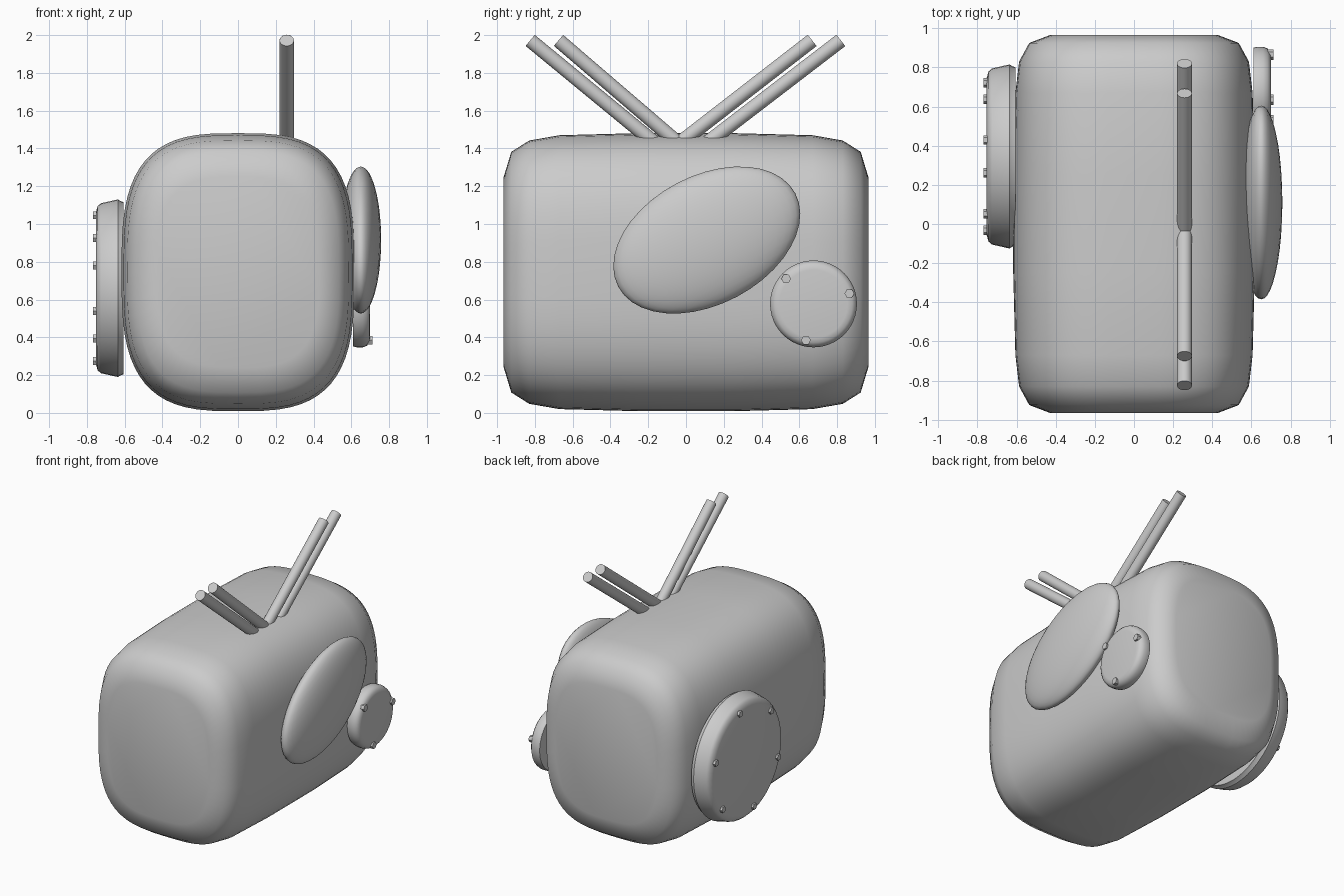
import bpy, bmesh
from math import sin, cos, pi, radians, copysign
from mathutils import Vector, Matrix

if "Cube" in bpy.data.objects:
    bpy.data.objects.remove(bpy.data.objects["Cube"])


def make(name, rings, angle, place=None):
    """Loft closed rings of points, capping both ends."""
    bm = bmesh.new()
    loops = [[bm.verts.new(p) for p in ring] for ring in rings]
    n = len(loops[0])
    for a, b in zip(loops, loops[1:]):
        for i in range(n):
            j = (i + 1) % n
            bm.faces.new((a[i], a[j], b[j], b[i]))
    bm.faces.new(loops[0])
    bm.faces.new(loops[-1])
    bmesh.ops.recalc_face_normals(bm, faces=bm.faces)
    return finish(name, bm, angle, place)


def finish(name, bm, angle, place=None):
    if place:
        bm.transform(place)
    mesh = bpy.data.meshes.new(name)
    bm.to_mesh(mesh)
    bm.free()
    ob = bpy.data.objects.new(name, mesh)
    bpy.context.collection.objects.link(ob)
    bpy.ops.object.select_all(action='DESELECT')
    ob.select_set(True)
    bpy.context.view_layer.objects.active = ob
    bpy.ops.object.shade_smooth_by_angle(angle=radians(angle))
    return ob


def power(v, n):
    return copysign(abs(v) ** (2 / n), v)


def body_ring(y, hx, hz, n=3.1, count=64):
    return [(hx * power(cos(2 * pi * i / count), n), y,
             0.745 + hz * power(sin(2 * pi * i / count), n)) for i in range(count)]


def lathe(name, profile, place, sides=48, angle=40):
    """Revolve (radius, height) points around local z."""
    rings = [[(r * cos(2 * pi * i / sides), r * sin(2 * pi * i / sides), h)
              for i in range(sides)] for r, h in profile]
    return make(name, rings, angle, place)


def facing(direction, location):
    rot = Vector(direction).to_track_quat('Z', 'Y').to_matrix().to_4x4()
    return Matrix.Translation(location) @ rot


# rounded body
half = [(0.965, 0.43, 0.505), (0.925, 0.535, 0.637), (0.83, 0.587, 0.697),
        (0.67, 0.606, 0.725), (0.25, 0.617, 0.736)]
sections = [(-y, x, z) for y, x, z in half] + half[::-1]
make("body", [body_ring(*s) for s in sections], 60)

# oval pod on the right side
bm = bmesh.new()
bmesh.ops.create_uvsphere(bm, u_segments=40, v_segments=20, radius=1)
finish("oval_pod", bm, 60, Matrix.Translation((0.65, 0.11, 0.915))
       @ Matrix.Rotation(radians(27.8), 4, 'X')
       @ Matrix.Diagonal((0.108, 0.53, 0.34, 1)))

# bolted covers
lathe("small_cover", [(0.225, 0), (0.23, 0.02), (0.23, 0.05), (0.222, 0.072),
                      (0.205, 0.086), (0.18, 0.09)], facing((1, 0, 0), (0.61, 0.675, 0.577)))
lathe("large_cover", [(0.455, -0.02), (0.463, 0), (0.47, 0.01), (0.467, 0.025), (0.45, 0.10),
                      (0.435, 0.118), (0.40, 0.128)], facing((-1, 0, 0), (-0.625, 0.345, 0.66)))

# hexagonal bolts
for k, (y, z) in enumerate([(0.53, 0.71), (0.865, 0.632), (0.635, 0.385)]):
    lathe(f"small_cover_bolt_{k}", [(0.026, 0), (0.026, 0.035)],
          facing((1, 0, 0), (0.677, y, z)), 6, 30)
for k in range(6):
    a = radians(17.7 + 60 * k)
    lathe(f"large_cover_bolt_{k}", [(0.024, 0), (0.024, 0.03)],
          facing((-1, 0, 0), (-0.738, 0.345 + 0.395 * cos(a), 0.66 + 0.395 * sin(a))), 6, 30)

# four slanted rods on top
for k, (base, tip) in enumerate([(0.165, 0.82), (0.02, 0.668), (-0.215, -0.825), (-0.09, -0.675)]):
    p, q = Vector((0.258, base, 1.47)), Vector((0.258, tip, 1.972))
    d = (q - p).normalized()
    length = (q - p).length
    lathe(f"rod_{k}", [(0.038, -0.08), (0.038, length)], facing(d, p), 24, 40)
